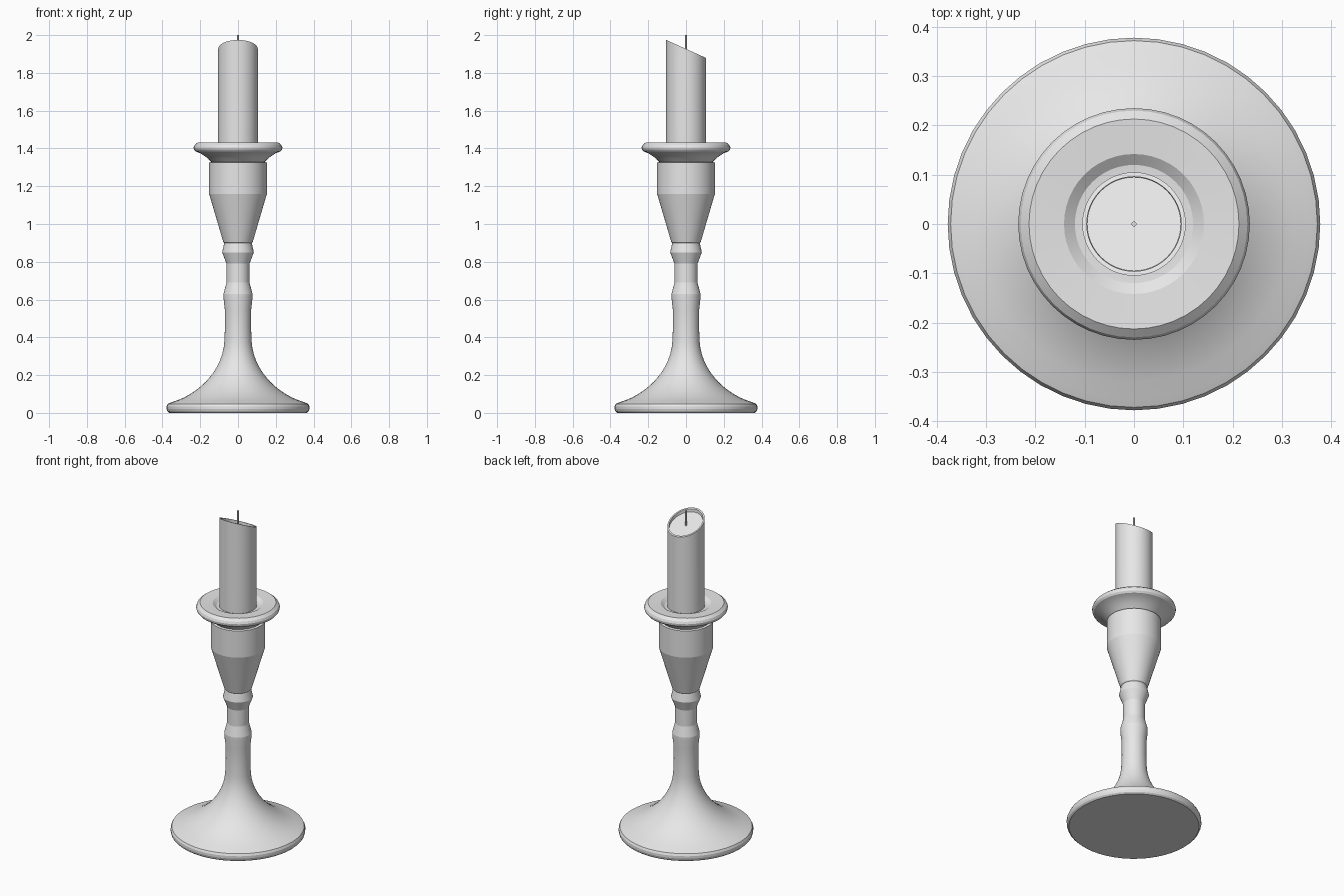
import bpy, bmesh, math
from mathutils import Vector
from mathutils.geometry import interpolate_bezier

if "Cube" in bpy.data.objects:
    bpy.data.objects.remove(bpy.data.objects["Cube"])

SEG = 48
grey = bpy.data.materials.new("plain grey")
grey.diffuse_color = (0.8, 0.8, 0.8, 1)
grey.use_nodes = True
grey.node_tree.nodes["Principled BSDF"].inputs["Base Color"].default_value = grey.diffuse_color


def finish(name, bm, angle):
    bmesh.ops.recalc_face_normals(bm, faces=bm.faces)
    me = bpy.data.meshes.new(name)
    bm.to_mesh(me)
    bm.free()
    me.materials.append(grey)
    ob = bpy.data.objects.new(name, me)
    bpy.context.collection.objects.link(ob)
    bpy.ops.object.select_all(action='DESELECT')
    ob.select_set(True)
    bpy.context.view_layer.objects.active = ob
    bpy.ops.object.shade_smooth_by_angle(angle=math.radians(angle))
    return ob


def lathe(name, profile, angle=14, lift=None, seg=SEG):
    """Revolve (radius, height) points; lift(i, y) tilts chosen rings."""
    bm = bmesh.new()
    rings = []
    for i, (r, z) in enumerate(profile):
        ring = []
        for k in range(seg):
            a = 2 * math.pi * k / seg
            x, y = r * math.cos(a), r * math.sin(a)
            ring.append(bm.verts.new((x, y, z + (lift(i, y) if lift else 0))))
        rings.append(ring)
    for a, b in zip(rings, rings[1:]):
        for k in range(seg):
            n = (k + 1) % seg
            bm.faces.new((a[k], a[n], b[n], b[k]))
    bm.faces.new(rings[0][::-1])
    bm.faces.new(rings[-1])
    return finish(name, bm, angle)


# Foot with a rounded rim and a flaring trumpet curve
flare = interpolate_bezier(Vector((0.355, 0.055, 0)), Vector((0.20, 0.10, 0)),
                           Vector((0.08, 0.23, 0)), Vector((0.072, 0.38, 0)), 14)
foot = [(0.365, 0.0), (0.374, 0.008), (0.378, 0.02), (0.378, 0.035), (0.372, 0.048)]
foot += [(p.x, p.y) for p in flare]

# Stem with two knops, then the tapered cup
stem = [(0.069, 0.46), (0.070, 0.55), (0.077, 0.61), (0.077, 0.63), (0.061, 0.69),
        (0.061, 0.79), (0.084, 0.85), (0.073, 0.90)]
cup = [(0.078, 0.905), (0.153, 1.16), (0.153, 1.325), (0.140, 1.328)]

# Drip pan with a sunken socket
pan = [(0.165, 1.352), (0.20, 1.375), (0.225, 1.384), (0.233, 1.394), (0.235, 1.405),
       (0.230, 1.418), (0.213, 1.432), (0.142, 1.428), (0.120, 1.412), (0.108, 1.411)]
lathe("candlestick", foot + stem + cup + pan)

# Candle with a slanted top and a shallow recess
SLOPE = -0.45
TOP = 1.927
candle = [(0.105, 1.36), (0.105, TOP), (0.096, TOP), (0.095, TOP - 0.018)]
lathe("candle", candle, 20, lambda i, y: SLOPE * y if i > 0 else 0)

# Wick
lathe("wick", [(0.005, 1.89), (0.005, 2.0)], 50, seg=12)
